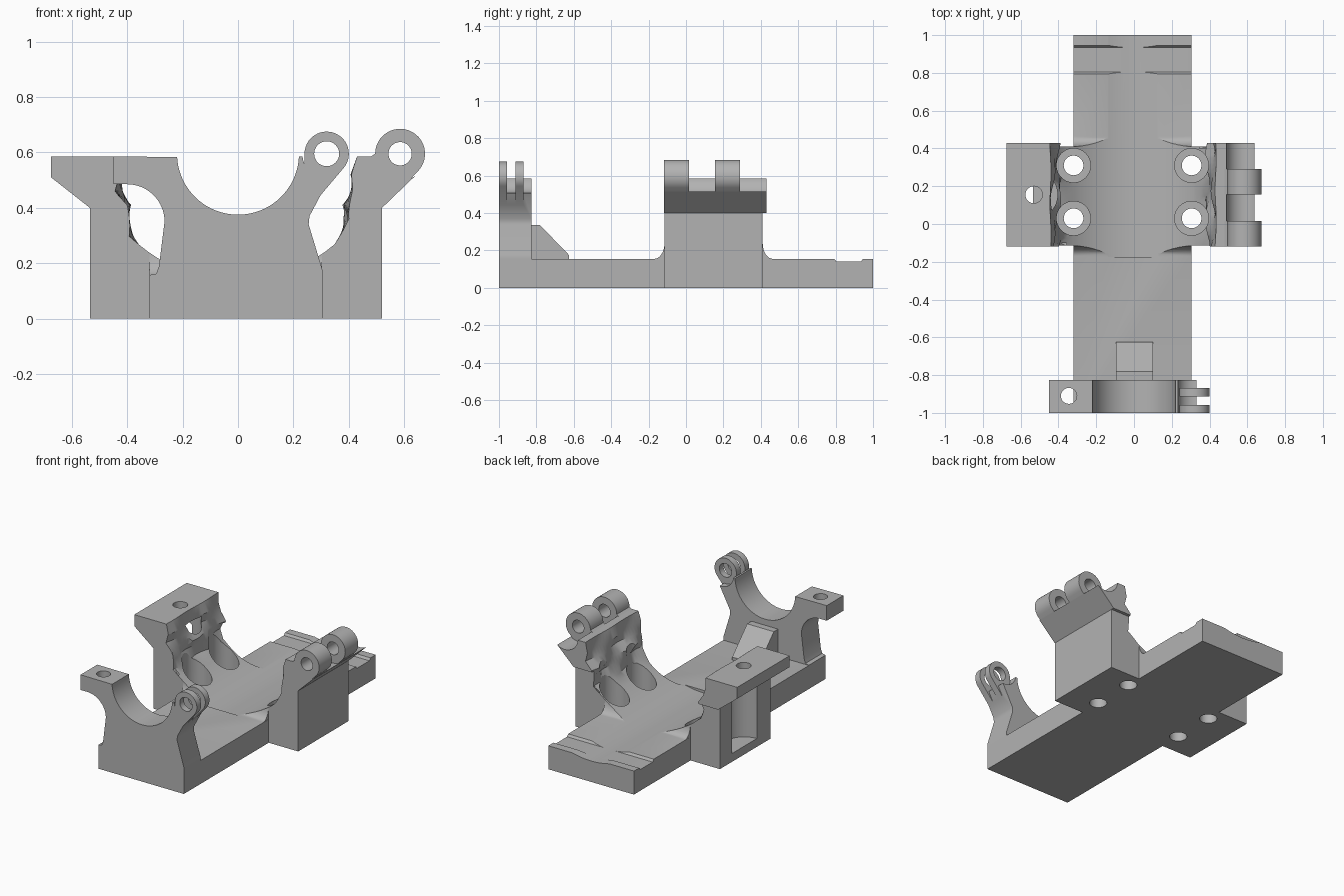
import bpy, bmesh, math
from mathutils import Matrix, Vector

cube = bpy.data.objects.get("Cube")
if cube:
    bpy.data.objects.remove(cube, do_unlink=True)

grey = bpy.data.materials.new("plain grey")
grey.use_nodes = True
GREY = (0.45, 0.45, 0.45, 1)
grey.diffuse_color = GREY
grey.node_tree.nodes["Principled BSDF"].inputs["Base Color"].default_value = GREY


def finish(name, bm):
    bmesh.ops.recalc_face_normals(bm, faces=bm.faces)
    mesh = bpy.data.meshes.new(name)
    bm.to_mesh(mesh)
    bm.free()
    mesh.materials.append(grey)
    obj = bpy.data.objects.new(name, mesh)
    bpy.context.collection.objects.link(obj)
    return obj


def loft(name, rings):
    """Skin a run of matching closed cross-sections and cap both ends."""
    bm = bmesh.new()
    rows = [[bm.verts.new(p) for p in ring] for ring in rings]
    n = len(rows[0])
    for a, b in zip(rows, rows[1:]):
        for i in range(n):
            j = (i + 1) % n
            bm.faces.new((a[i], a[j], b[j], b[i]))
    bm.faces.new(rows[0])
    bm.faces.new(rows[-1])
    return finish(name, bm)


def prism_y(name, pts, y0, y1):
    return loft(name, [[(x, y, z) for x, z in pts] for y in (y0, y1)])


def prism_x(name, pts, x0, x1):
    return loft(name, [[(x, y, z) for y, z in pts] for x in (x0, x1)])


def box(name, x0, x1, y0, y1, z0, z1):
    return prism_y(name, [(x0, z0), (x1, z0), (x1, z1), (x0, z1)], y0, y1)


def cylinder(name, centre, r, length, axis="z"):
    bm = bmesh.new()
    bmesh.ops.create_cone(bm, cap_ends=True, segments=48, radius1=r, radius2=r, depth=length)
    if axis == "y":
        bm.transform(Matrix.Rotation(math.pi / 2, 4, "X"))
    bm.transform(Matrix.Translation(Vector(centre)))
    return finish(name, bm)


def combine(obj, other, operation):
    """Apply a boolean and discard the helper."""
    mod = obj.modifiers.new("bool", "BOOLEAN")
    mod.object, mod.operation, mod.solver = other, operation, "EXACT"
    bpy.context.view_layer.objects.active = obj
    bpy.ops.object.modifier_apply(modifier=mod.name)
    bpy.data.objects.remove(other, do_unlink=True)


def add(obj, other):
    combine(obj, other, "UNION")


def cut(obj, other):
    combine(obj, other, "DIFFERENCE")


def arc(cx, cz, r, a0, a1, n=24):
    angles = [math.radians(a0 + (a1 - a0) * i / n) for i in range(n + 1)]
    return [(cx + r * math.cos(a), cz + r * math.sin(a)) for a in angles]


LEFT, RIGHT, DECK = 0.305, -0.32, 0.155
FRONT, BACK = -0.115, 0.41

# Long base plate, with two shallow cross grooves' worth of relief at the rear
base = box("cradle_base", RIGHT, LEFT, -1, 1, 0, DECK)
cut(base, prism_x("groove", [(0.79, 0.16), (0.805, 0.14), (0.935, 0.14), (0.95, 0.16)], -1, 1))

# Wide centre block with flared shoulders
add(base, box("block", -0.535, 0.52, FRONT, BACK, 0, 0.41))
shoulders = [(-0.535, 0.4), (0.52, 0.4), (0.655, 0.53), (0.585, 0.585),
             (-0.675, 0.585), (-0.675, 0.51)]
add(base, prism_y("shoulders", shoulders, FRONT - 0.003, 0.43))

# Fillets where the block meets the deck
for edge, side in ((FRONT, -1), (BACK, 1)):
    curve = [(edge + side * (0.055 - u), DECK + v - 0.085)
             for u, v in [(0.055 * math.sin(t), 0.085 * (2 - math.cos(t)))
                          for t in [i * math.pi / 16 for i in range(9)]]]
    inner = edge - side * 0.03
    curve += [(inner, curve[-1][1]), (inner, 0.1), (edge + side * 0.055, 0.1)]
    add(base, prism_x("fillet", curve, RIGHT + 0.001, LEFT - 0.001))


# Concave trough with rough, rippled side walls
def trough_ring(y):
    floor, radius = 0.138, 0.545
    half = []
    for i in range(1, 13):
        x = 0.385 * i / 12
        half.append((x, floor + radius - math.sqrt(radius ** 2 - x * x)))
    half += [(0.4, 0.36), (0.395, 0.41), (0.425, 0.46), (0.425, 0.52), (0.44, 0.6), (0.44, 0.9)]
    ring = []
    for side in (1, -1):
        part = []
        for k, (x, z) in enumerate(half):
            ripple = 0.014 * math.sin(19 * y + 1.7 * k + side) if 0.28 < z < 0.55 else 0
            part.append((side * (x + ripple) - 0.005, y, z))
        ring += part if side == 1 else part[::-1]
    return ring + [(-0.005, y, floor)]


steps = [-0.175 + 0.025 * i for i in range(26)] + [1.1]
cut(base, loft("trough", [trough_ring(y) for y in steps]))

# Counterbored mounting holes
for x in (RIGHT, LEFT):
    for y in (0.03, 0.31):
        cut(base, cylinder("counterbore", (x, y, 0.58), 0.09, 1))
        cut(base, cylinder("bolt_hole", (x, y, 0), 0.052, 1))

# Clamp screw hole with its round side pocket
cut(base, cylinder("clamp_hole", (-0.53, 0.155, 0.5), 0.045, 0.4))
cut(base, cylinder("pocket", (-0.535, 0.155, 0.28), 0.13, 0.45))

# Hinge side of the block: clear the knuckle space, then add two knuckles
HX, HZ = 0.585, 0.595
cut(base, cylinder("knuckle_space", (HX, 0.15, HZ), 0.097, 1, "y"))
knuckle = arc(HX, HZ, 0.09, -40, 180) + [(0.48, 0.585), (0.48, 0.44), (0.56, 0.44)]
for i, (y0, y1) in enumerate(((FRONT - 0.003, 0.015), (0.155, 0.29))):
    lug = prism_y("block_hinge_%d" % (i + 1), knuckle, y0, y1)
    cut(lug, cylinder("pin_hole", (HX, 0.15, HZ), 0.042, 1, "y"))
    add(base, lug)

# Front yoke with a half-round seat
YB = -0.825
YX, YZ = 0.32, 0.595
outline = [(RIGHT, DECK), (LEFT, DECK), (LEFT, 0.175), (0.255, 0.34), (0.258, 0.37),
           (0.335, 0.515), (0.3, 0.585), (0.22, 0.585)]
outline += arc(0, 0.595, 0.22, -3, -177, 40)
outline += [(-0.45, 0.585), (-0.45, 0.485)]
outline += arc(-0.4, 0.35, 0.135, 90, 0, 16)
outline += [(-0.285, 0.19), (-0.295, 0.162), (RIGHT, 0.157)]
yoke = prism_y("front_yoke", outline, -1, YB)
cut(yoke, cylinder("yoke_screw_hole", (-0.345, -0.91, 0.5), 0.042, 0.4))
cut(yoke, cylinder("yoke_knuckle_space", (YX, -0.9, YZ), 0.088, 1, "y"))

# Two thin knuckles on the yoke
thin = arc(YX, YZ, 0.08, -40, 180) + [(0.24, 0.5), (0.285, 0.43)]
for i, y0 in enumerate((-1, -0.912)):
    lug = prism_y("yoke_hinge_%d" % (i + 1), thin, y0, y0 + 0.043)
    cut(lug, cylinder("yoke_pin_hole", (YX, -0.9, YZ), 0.045, 1, "y"))
    add(yoke, lug)

# Sloped rib bracing the yoke
rib = prism_x("yoke_rib", [(YB - 0.01, 0.14), (-0.625, 0.14), (-0.625, 0.175),
                           (-0.78, 0.335), (YB - 0.01, 0.335)], -0.095, 0.1)

for obj in (base, yoke, rib):
    bpy.ops.object.select_all(action="DESELECT")
    obj.select_set(True)
    bpy.context.view_layer.objects.active = obj
    bpy.ops.object.shade_smooth_by_angle(angle=math.radians(25))
